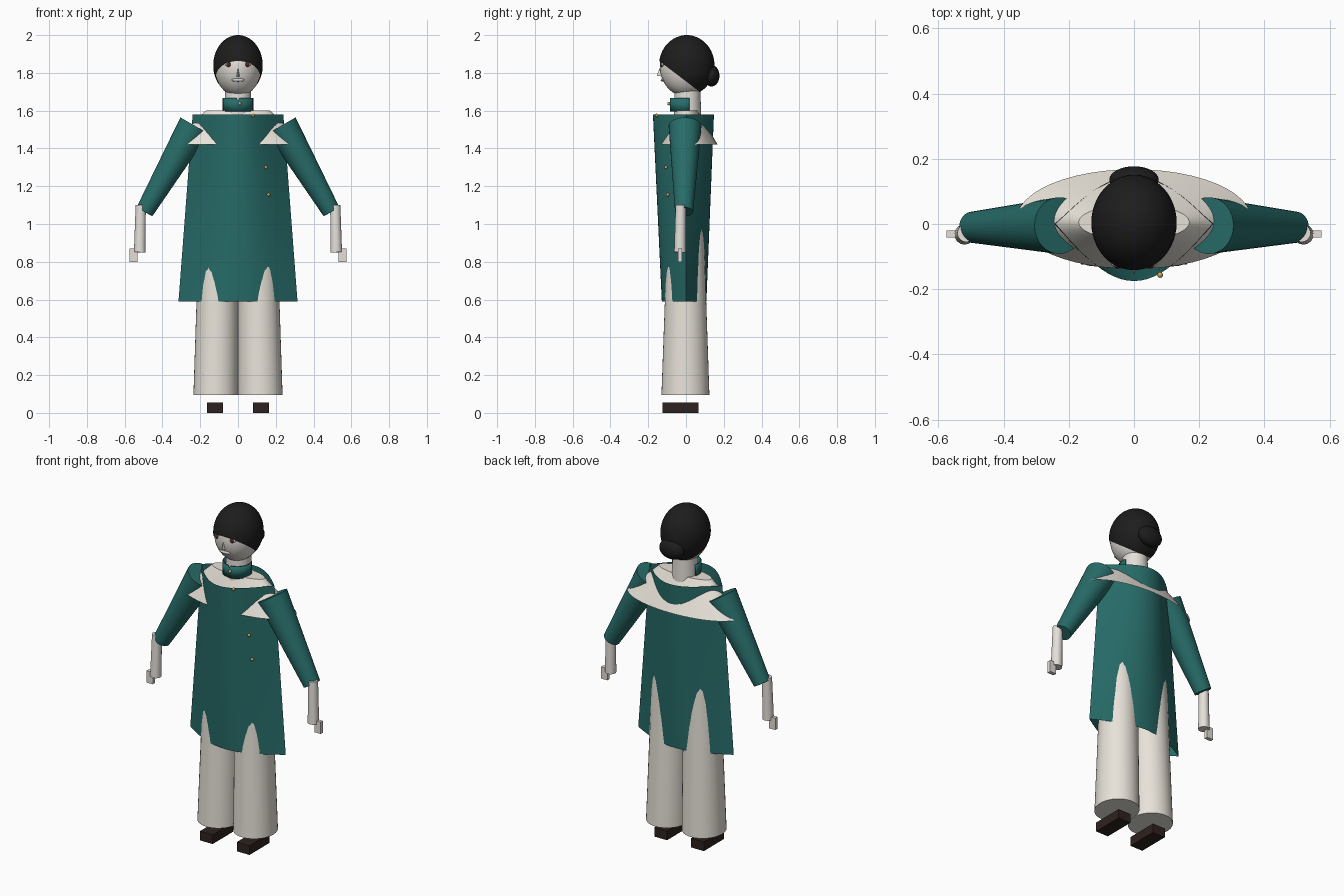
import bpy, bmesh
from math import sin, cos, pi, radians, sqrt
from mathutils import Vector, Matrix

if "Cube" in bpy.data.objects:
    bpy.data.objects.remove(bpy.data.objects["Cube"])


def material(name, rgb):
    m = bpy.data.materials.new(name)
    m.diffuse_color = (*rgb, 1)
    m.use_nodes = True
    m.node_tree.nodes["Principled BSDF"].inputs["Base Color"].default_value = m.diffuse_color
    return m


TEAL = material("teal_cloth", (0.02, 0.15, 0.14))
CREAM = material("cream_cloth", (0.80, 0.76, 0.69))
SKIN = material("pale_skin", (0.78, 0.74, 0.69))
HAIR = material("black_hair", (0.013, 0.012, 0.012))
SHOE = material("dark_leather", (0.027, 0.016, 0.013))
GOLD = material("brass", (0.60, 0.38, 0.10))
BROWN = material("brown_iris", (0.08, 0.025, 0.015))
WHITE = material("white", (0.9, 0.9, 0.88))


def finish(name, bm, mat, angle=35):
    me = bpy.data.meshes.new(name)
    bm.to_mesh(me)
    bm.free()
    me.materials.append(mat)
    for p in me.polygons:
        p.use_smooth = True
    me.set_sharp_from_angle(angle=radians(angle))
    ob = bpy.data.objects.new(name, me)
    bpy.context.collection.objects.link(ob)
    return ob


def loft(name, rings, mat, caps=True, closed=True):
    """Skin a list of equally sized point rings."""
    bm = bmesh.new()
    rows = [[bm.verts.new(p) for p in r] for r in rings]
    n = len(rows[0])
    for a, b in zip(rows, rows[1:]):
        for i in range(n if closed else n - 1):
            j = (i + 1) % n
            bm.faces.new((a[i], a[j], b[j], b[i]))
    if caps:
        bm.faces.new(rows[0][::-1])
        bm.faces.new(rows[-1])
    bmesh.ops.recalc_face_normals(bm, faces=bm.faces)
    return finish(name, bm, mat)


def ellipse(cx, cy, z, rx, ry, n=40):
    return [(cx + rx * cos(2 * pi * i / n), cy + ry * sin(2 * pi * i / n), z) for i in range(n)]


def tube(name, p0, p1, r0, r1, mat, n=32):
    """Tapered cylinder between two points."""
    p0, p1 = Vector(p0), Vector(p1)
    q = (p1 - p0).to_track_quat('Z', 'Y')
    return loft(name, [[p + q @ Vector(v) for v in ellipse(0, 0, 0, r, r, n)]
                       for p, r in ((p0, r0), (p1, r1))], mat)


def ball(name, c, r, mat, cut=None, seg=40, rings=24):
    """Ellipsoid, optionally trimmed by a plane (point, normal)."""
    bm = bmesh.new()
    bmesh.ops.create_uvsphere(bm, u_segments=seg, v_segments=rings, radius=1,
                              matrix=Matrix.Translation(c) @ Matrix.Diagonal((*r, 1)))
    if cut:
        bmesh.ops.bisect_plane(bm, geom=bm.verts[:] + bm.edges[:] + bm.faces[:],
                               plane_co=cut[0], plane_no=cut[1], clear_inner=True)
    return finish(name, bm, mat)


def box(name, lo, hi, mat):
    x0, x1 = sorted((lo[0], hi[0]))
    return loft(name, [[(x0, lo[1], z), (x1, lo[1], z), (x1, hi[1], z), (x0, hi[1], z)]
                       for z in (lo[2], hi[2])], mat)


# Coat: open front and back panels meeting in a sharp side edge
Z0, Z1 = 0.59, 1.58


def coat_size(z):
    t = (z - Z0) / (Z1 - Z0)
    return 0.315 - 0.075 * t, 0.128 + 0.047 * t, 0.108 + 0.040 * t


def coat_ring(z, n=24):
    w, front, back = coat_size(z)
    us = [-1 + 2 * i / n for i in range(n)]
    return ([(w * u, -front * cos(u * pi / 2), z) for u in us] +
            [(-w * u, back * cos(u * pi / 2), z) for u in us])


loft("coat", [coat_ring(Z0 + (Z1 - Z0) * i / 8) for i in range(9)], TEAL, caps=False)

# Shoulder cape: flared cone, closed at the top
cape = loft("shoulder_cape", [ellipse(0, 0.015, 1.42, 0.36, 0.153, 48),
                              ellipse(0, 0.005, 1.60, 0.17, 0.055, 48)], CREAM, caps=False)
loft("cape_top", [ellipse(0, 0.005, 1.595, 0.172, 0.056, 48),
                  ellipse(0, 0.005, 1.601, 0.17, 0.055, 48)], CREAM)

# Neck and stand collar, open at the back
tube("neck", (0, 0.008, 1.57), (0, 0.008, 1.73), 0.072, 0.068, SKIN)
arc = [radians(-195 + 210 * i / 28) for i in range(29)]
collar = loft("collar", [[(0.081 * cos(a), -0.003 + 0.083 * sin(a),
                           z - (0.012 if z > 1.6 and abs(a + pi / 2) < 0.1 else 0)) for a in arc]
                         for z in (1.595, 1.667)], TEAL, caps=False, closed=False)
solid = collar.modifiers.new("thickness", 'SOLIDIFY')
solid.thickness = 0.006

# Head, hair cap and bun
ball("head", (0, 0, 1.833), (0.124, 0.138, 0.158), SKIN)
ball("hair", (0, 0.004, 1.84), (0.131, 0.147, 0.16), HAIR,
     cut=((0, -0.138, 1.86), (0, 0.76, 1)), seg=48, rings=32)
ball("hair_bun", (0, 0.135, 1.785), (0.076, 0.042, 0.057), HAIR)

# Nose and mouth
bm = bmesh.new()
v = [bm.verts.new(p) for p in ((0, -0.13, 1.85), (-0.012, -0.12, 1.78),
                               (0.012, -0.12, 1.78), (0, -0.155, 1.785))]
for f in ((0, 1, 3), (0, 3, 2), (1, 2, 3), (0, 2, 1)):
    bm.faces.new([v[i] for i in f])
bmesh.ops.recalc_face_normals(bm, faces=bm.faces)
finish("nose", bm, SKIN)
ball("mouth", (0, -0.122, 1.762), (0.036, 0.012, 0.009), WHITE, seg=20, rings=10)

for s, side in ((-1, "left"), (1, "right")):
    # Eyes
    ball(f"eye_{side}", (s * 0.05, -0.122, 1.845), (0.02, 0.01, 0.011), WHITE, seg=16, rings=10)
    ball(f"iris_{side}", (s * 0.05, -0.129, 1.845), (0.011, 0.007, 0.014), BROWN, seg=16, rings=10)
    # Sleeve, forearm and hand
    tube(f"sleeve_{side}", (s * 0.23, -0.005, 1.52), (s * 0.495, -0.01, 1.065), 0.087, 0.048, TEAL)
    tube(f"forearm_{side}", (s * 0.515, -0.028, 1.10), (s * 0.52, -0.032, 0.85), 0.027, 0.031, SKIN, 24)
    box(f"hand_{side}", (s * 0.533, -0.042, 0.80), (s * 0.575, -0.02, 0.87), SKIN)
    # Wide trouser leg and shoe
    loft(f"trouser_leg_{side}", [ellipse(s * 0.118, -0.003, 0.095, 0.118, 0.127),
                                 ellipse(s * 0.103, -0.002, 1.0, 0.103, 0.095)], CREAM)
    box(f"shoe_{side}", (s * 0.08, -0.125, 0), (s * 0.163, 0.065, 0.055), SHOE)

# Diagonal row of buttons
for i, (x, z) in enumerate(((0.148, 1.30), (0.162, 1.155), (0.08, 1.575))):
    w, front, back = coat_size(z)
    ball(f"coat_button_{i + 1}", (x, -front * cos(x / w * pi / 2) - 0.005, z),
         (0.009, 0.009, 0.009), GOLD, seg=14, rings=8)
ball("collar_button", (0.01, -0.09, 1.637), (0.009, 0.009, 0.009), GOLD, seg=14, rings=8)
